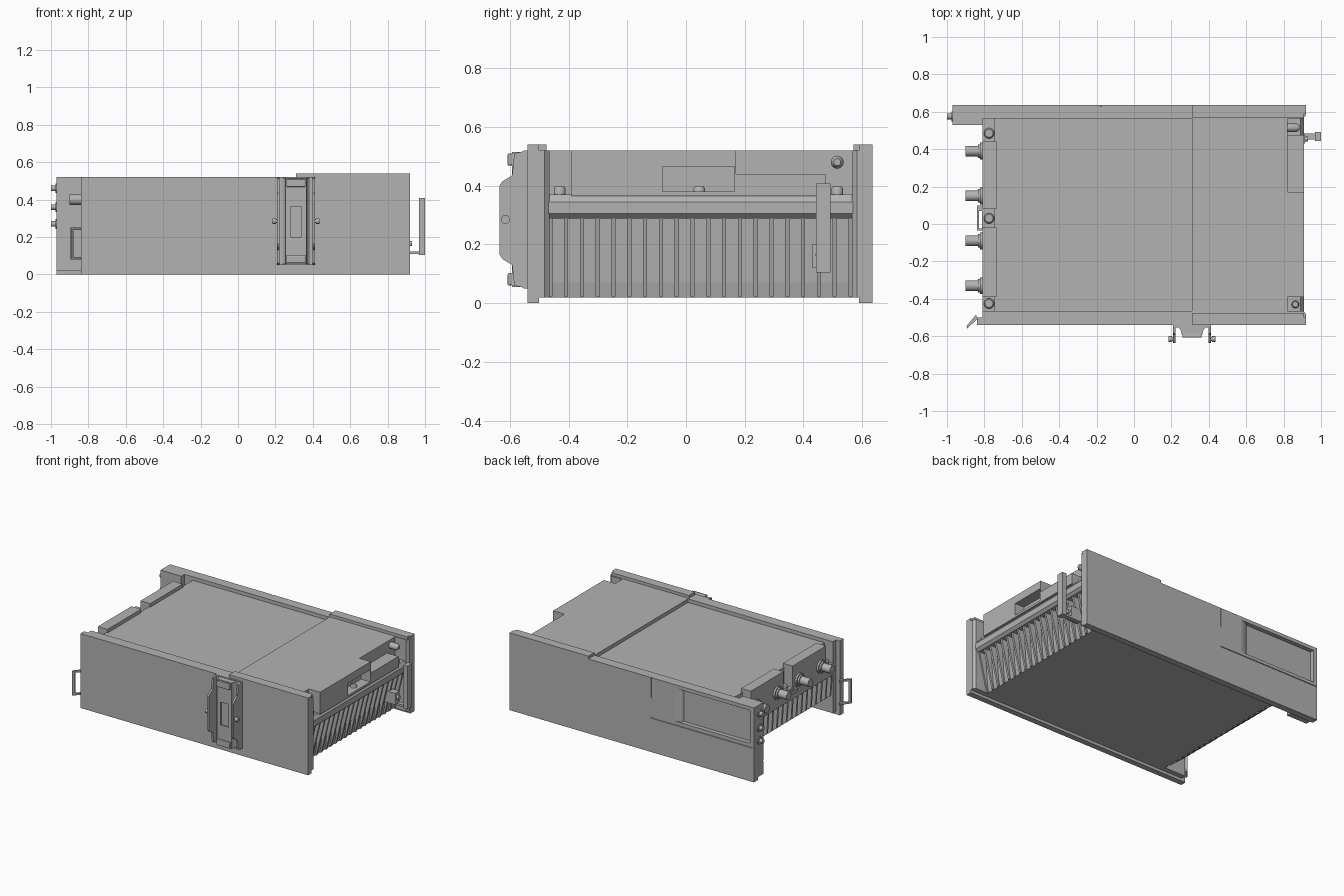
import bpy, bmesh, math
from mathutils import Vector

if "Cube" in bpy.data.objects:
    bpy.data.objects.remove(bpy.data.objects["Cube"])

grey = bpy.data.materials.new("light_grey_metal")
grey.diffuse_color = (0.45, 0.45, 0.45, 1)
grey.use_nodes = True
grey.node_tree.nodes["Principled BSDF"].inputs["Base Color"].default_value = grey.diffuse_color


def finish(bm, name, mat=grey):
    bmesh.ops.recalc_face_normals(bm, faces=bm.faces)
    me = bpy.data.meshes.new(name)
    bm.to_mesh(me)
    bm.free()
    me.materials.append(mat)
    ob = bpy.data.objects.new(name, me)
    bpy.context.collection.objects.link(ob)
    return ob


def add_prism(bm, pts, axis, a, b):
    """Extrude a 2D outline along an axis: x -> (y,z), y -> (x,z), z -> (x,y)."""
    i = "xyz".index(axis)

    def at(p, d):
        c = list(p)
        c.insert(i, d)
        return bm.verts.new(c)
    lo, hi = [at(p, a) for p in pts], [at(p, b) for p in pts]
    bm.faces.new(lo)
    bm.faces.new(hi[::-1])
    n = len(pts)
    for k in range(n):
        bm.faces.new((lo[k], hi[k], hi[(k + 1) % n], lo[(k + 1) % n]))


def prism(name, pts, axis, a, b):
    bm = bmesh.new()
    add_prism(bm, pts, axis, a, b)
    return finish(bm, name)


def box(name, x, y, z):
    return prism(name, [(x[0], y[0]), (x[1], y[0]), (x[1], y[1]), (x[0], y[1])], "z", *z)


def turned(name, c, axis, rings, sides=24):
    """Round part: rings are (distance along the axis, radius) from point c."""
    bm = bmesh.new()
    d = Vector([float(axis == s) for s in "xyz"])
    u = Vector((d.y, d.z, d.x))
    w = d.cross(u)
    loops = []
    for dist, r in rings:
        o = Vector(c) + d * dist
        loops.append([bm.verts.new(o + (u * math.cos(t) + w * math.sin(t)) * r)
                      for t in (2 * math.pi * k / sides for k in range(sides))])
    for p, q in zip(loops, loops[1:]):
        for k in range(sides):
            j = (k + 1) % sides
            bm.faces.new((p[k], p[j], q[j], q[k])).smooth = True
    bm.faces.new(loops[0])
    bm.faces.new(loops[-1])
    ob = finish(bm, name)
    ob.data.set_sharp_from_angle(angle=math.radians(35))
    return ob


def cut(ob, cutter):
    m = ob.modifiers.new("cut", "BOOLEAN")
    m.operation, m.solver, m.object = "DIFFERENCE", "EXACT", cutter
    bpy.context.view_layer.objects.active = ob
    bpy.ops.object.modifier_apply(modifier=m.name)
    bpy.data.objects.remove(cutter)


# Side panels, stepped along the top edge
def panel_outline(x0):
    return [(x0, 0), (0.92, 0), (0.92, 0.54), (0.31, 0.54), (0.31, 0.52), (x0, 0.52)]


prism("front_panel", panel_outline(-0.84), "y", -0.54, -0.50)
prism("front_panel_lining", [(-0.81, -0.502), (0.92, -0.502), (0.92, -0.482),
      (0.905, -0.465), (-0.81, -0.465)], "z", 0.02, 0.52)
box("front_panel_raised_lining", (0.31, 0.91), (-0.502, -0.475), (0.51, 0.54))
back = prism("back_panel", panel_outline(-0.97), "y", 0.59, 0.635)
prism("back_panel_lining", [(-0.81, 0.592), (0.92, 0.592), (0.92, 0.582),
      (0.905, 0.565), (-0.81, 0.565)], "z", 0.02, 0.52)
box("back_panel_raised_lining", (0.31, 0.91), (0.57, 0.592), (0.51, 0.54))

# Recessed area in the back panel with a curved run-out
ramp = [(-0.32 - 0.09 * math.sin(t), 0.637 - 0.032 * (1 - math.cos(t)))
        for t in (math.pi / 2 * k / 8 for k in range(9))]
cut(back, prism("recess_cutter", ramp + [(-0.94, 0.605), (-0.94, 0.65), (-0.32, 0.65)],
                "z", 0.265, 0.495))
cut(back, box("seam_cutter", (-0.182, -0.175), (0.629, 0.65), (0.38, 0.53)))
cut(back, box("groove_cutter", (-0.96, -0.175), (0.629, 0.65), (0.236, 0.243)))
end = prism("back_panel_end_block", [(-0.97, 0.53), (-0.81, 0.53), (-0.81, 0.592),
            (-0.97, 0.592)], "z", 0.02, 0.52)
cut(end, box("end_groove_cutter", (-0.99, -0.84), (0.5, 0.536), (0.11, 0.116)))
for z in (0.46, 0.36, 0.27):
    turned("small_end_connector", (-0.965, 0.575, z), "x",
           [(0, 0.026), (-0.012, 0.026), (-0.012, 0.015), (-0.035, 0.015)])

# Heat sink: recessed core, bottom plate and end fins
Y0, Y1 = -0.47, 0.57
prism("heat_sink_core", [(-0.64, 0.02), (0.81, 0.02), (0.82, 0.07), (0.835, 0.29),
      (-0.74, 0.29), (-0.73, 0.14)], "y", Y0, Y1)
bm = bmesh.new()
fin = [(-0.65, 0.022), (0.82, 0.022), (0.885, 0.29), (-0.805, 0.29), (-0.795, 0.14)]
for k in range(20):
    y = -0.462 + k * 0.0538
    add_prism(bm, fin, "y", y - 0.007, y + 0.007)
finish(bm, "heat_sink_fins")

# Main tray, top deck and cover
prism("main_tray", [(-0.81, 0.288), (0.89, 0.288), (0.908, 0.305), (0.908, 0.345),
      (0.89, 0.37), (-0.81, 0.37)], "y", Y0, Y1)
box("top_deck", (-0.745, 0.32), (Y0, Y1), (0.36, 0.495))
box("top_cover", (0.31, 0.82), (Y0, Y1), (0.36, 0.52))
lip = box("cover_end", (0.815, 0.908), (-0.39, 0.17), (0.365, 0.52))
cut(lip, box("pocket_cutter", (0.835, 0.95), (-0.08, 0.165), (0.38, 0.465)))
box("cover_end_step", (0.815, 0.908), (0.165, 0.475), (0.365, 0.44))
turned("cover_plug", (0.81, 0.515, 0.48), "x", [(0, 0.022), (0.06, 0.022), (0.075, 0.012)])

# Connector blocks on the left end, between the bolt notches
for y0, y1 in ((-0.39, -0.02), (0.08, 0.44)):
    box("connector_block", (-0.81, -0.735), (y0, y1), (0.36, 0.52))
for y in (-0.33, -0.09, 0.15, 0.39):
    turned("end_connector", (-0.805, y, 0.40), "x",
           [(0, 0.045), (-0.018, 0.045), (-0.018, 0.036), (-0.03, 0.036),
            (-0.03, 0.028), (-0.095, 0.028)])
bracket = box("left_bracket", (-0.84, -0.80), (-0.035, 0.10), (0.345, 0.37))
cut(bracket, box("bracket_cutter", (-0.83, -0.812), (-0.025, 0.07), (0.3, 0.4)))

# Domed corner and middle bolts
for x, ys, r in ((-0.775, (-0.425, 0.03, 0.485), 0.028), (0.863, (-0.43, 0.045, 0.515), 0.02)):
    for y in ys:
        turned("bolt", (x, y, 0.365), "z", [(0, r), (0.025, r), (0.033, r * 0.75)])

# Front latch: base, cheeks, curved strip, clips and pin
box("latch_base", (0.21, 0.41), (-0.553, -0.535), (0.05, 0.52))
cheek = [(-0.54, 0.05), (-0.585, 0.06), (-0.592, 0.13), (-0.625, 0.15), (-0.635, 0.165),
         (-0.635, 0.40), (-0.625, 0.415), (-0.592, 0.435), (-0.585, 0.51), (-0.54, 0.52)]
for x in (0.208, 0.398):
    prism("latch_cheek", cheek, "x", x, x + 0.013)
arc = [(0.255 - 0.032 * (1 - math.cos(t)), -0.592 + 0.042 * math.sin(t))
       for t in (math.pi / 2 * k / 6 for k in range(7))]
strip = prism("latch_strip", arc + [(0.62 - x, y) for x, y in arc[::-1]], "z", 0.055, 0.515)
cut(strip, box("strip_window_cutter", (0.28, 0.34), (-0.65, -0.582), (0.20, 0.36)))
for z in (0.06, 0.468):
    clip = box("latch_clip", (0.258, 0.362), (-0.608, -0.59), (z, z + 0.042))
    m = clip.modifiers.new("round", "BEVEL")
    m.width, m.segments = 0.006, 2
for x, s in ((0.215, -1), (0.405, 1)):
    turned("latch_pin", (x, -0.615, 0.285), "x",
           [(0, 0.010), (s * 0.012, 0.010), (s * 0.012, 0.015), (s * 0.03, 0.015)])

# Small loop handle on the left end of the front panel
arm = [(-0.835, -0.505), (-0.845, -0.485), (-0.895, -0.545), (-0.893, -0.56)]
for z in (0.08, 0.238):
    prism("loop_handle_arm", arm, "z", z, z + 0.012)
prism("loop_handle_grip", [(-0.893, -0.56), (-0.88, -0.545), (-0.885, -0.533),
      (-0.895, -0.545)], "z", 0.08, 0.25)

# Lever handle on the right end
box("lever_grip", (0.968, 1.0), (0.443, 0.492), (0.105, 0.408))
box("lever_arm", (0.84, 0.975), (0.452, 0.483), (0.108, 0.122))
box("lever_pivot", (0.83, 0.915), (0.43, 0.478), (0.12, 0.20))
turned("lever_pin", (0.90, 0.455, 0.165), "x", [(0, 0.014), (0.03, 0.014)])
